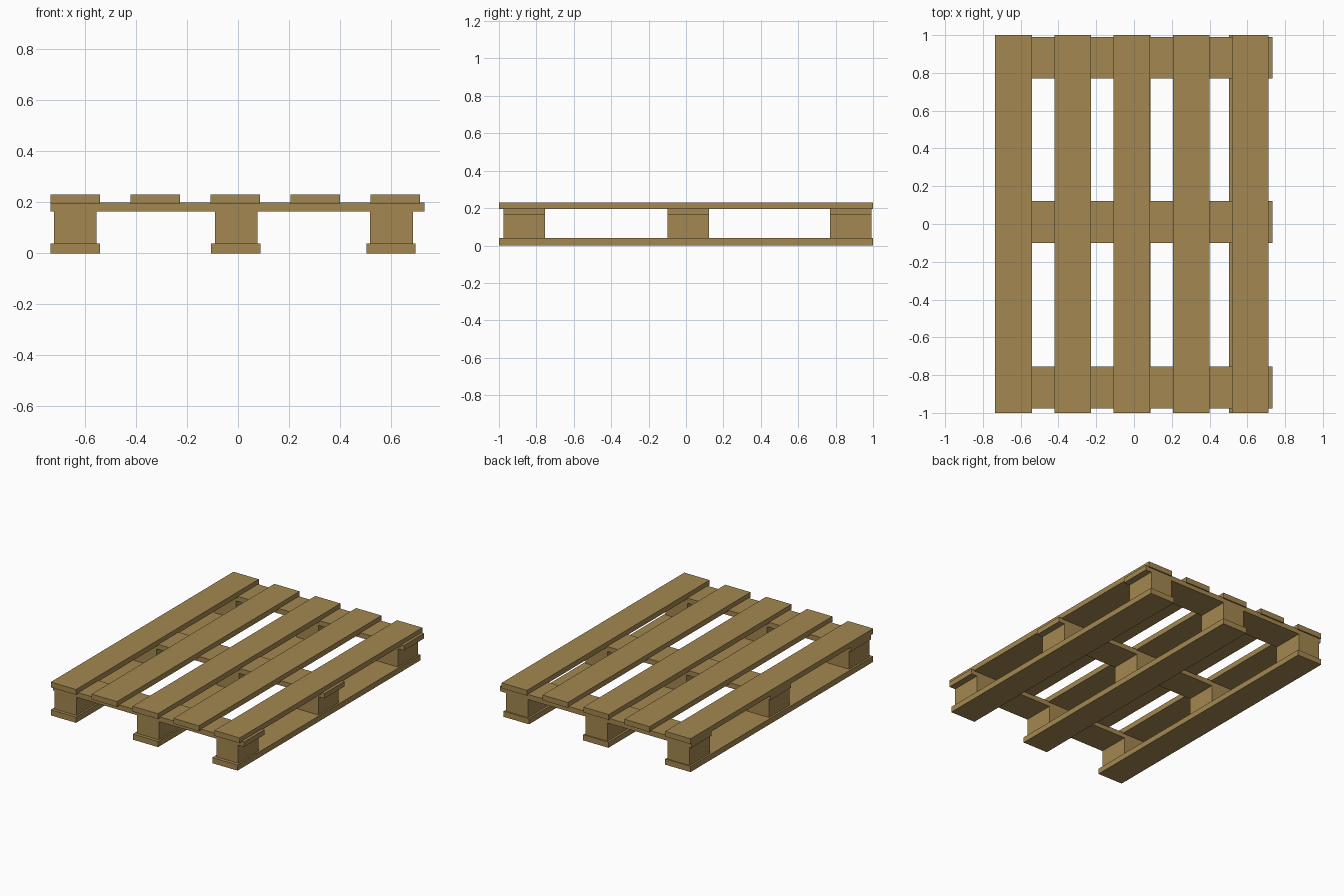
import bpy

if "Cube" in bpy.data.objects:
    bpy.data.objects.remove(bpy.data.objects["Cube"])

wood = bpy.data.materials.new("pallet wood")
wood.diffuse_color = (0.37, 0.245, 0.082, 1)
wood.use_nodes = True
wood.node_tree.nodes["Principled BSDF"].inputs["Base Color"].default_value = wood.diffuse_color


def box(name, x, y, z):
    """Axis-aligned plank from (min, max) ranges."""
    bpy.ops.mesh.primitive_cube_add(size=1, location=[(a + b) / 2 for a, b in (x, y, z)])
    ob = bpy.context.object
    ob.name = name
    ob.scale = [b - a for a, b in (x, y, z)]
    bpy.ops.object.transform_apply(location=False, rotation=False, scale=True)
    ob.data.materials.append(wood)


rows = [(-0.977, -0.755), (-0.10, 0.122), (0.77, 0.991)]

# deck boards running front to back
for i in range(5):
    x = -0.735 + 0.3135 * i
    box(f"deck_board_{i + 1}", (x, x + 0.194), (-1, 1), (0.194, 0.231))

# cross boards under the deck
for j, y in enumerate(rows):
    box(f"cross_board_{j + 1}", (-0.735, 0.732), y, (0.165, 0.2))

# bottom runners
for i, x in enumerate((-0.735, -0.106, 0.503)):
    box(f"runner_{i + 1}", (x, x + 0.194), (-1, 1), (0, 0.039))

# spacer blocks
for i, x in enumerate((-0.722, -0.091, 0.518)):
    for j, y in enumerate(rows):
        box(f"block_{i + 1}_{j + 1}", (x, x + 0.168), y, (0.037, 0.167))
